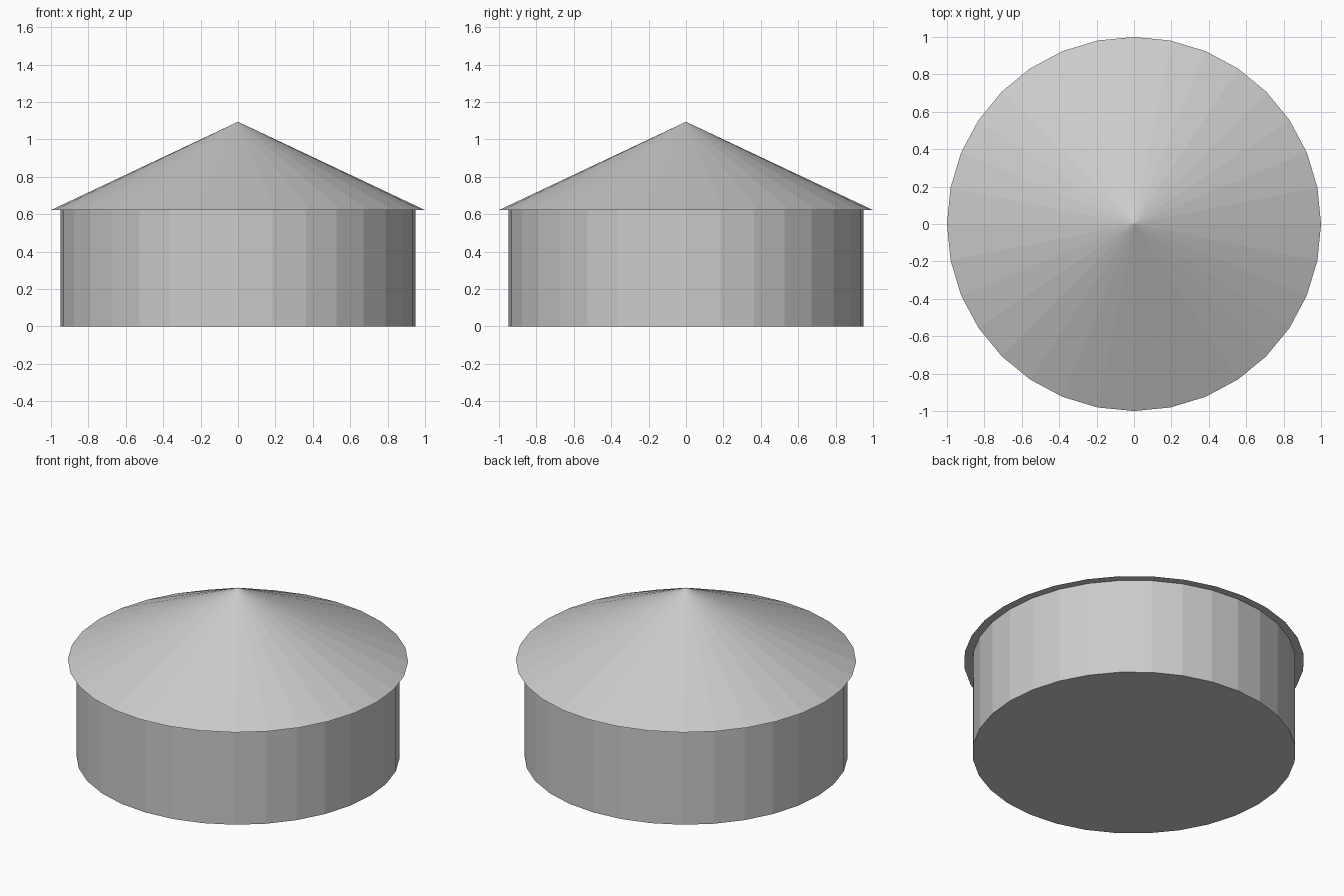
import bpy

if "Cube" in bpy.data.objects:
    bpy.data.objects.remove(bpy.data.objects["Cube"])

SIDES = 32
WALL_HEIGHT = 0.622
APEX = 1.094

# Round drum body
bpy.ops.mesh.primitive_cylinder_add(vertices=SIDES, radius=0.95, depth=WALL_HEIGHT,
                                    location=(0, 0, WALL_HEIGHT / 2))
bpy.context.object.name = "round_wall"

# Conical roof with a small flat overhang
bpy.ops.mesh.primitive_cone_add(vertices=SIDES, radius1=1.0, radius2=0,
                                depth=APEX - WALL_HEIGHT,
                                location=(0, 0, (APEX + WALL_HEIGHT) / 2))
bpy.context.object.name = "cone_roof"
